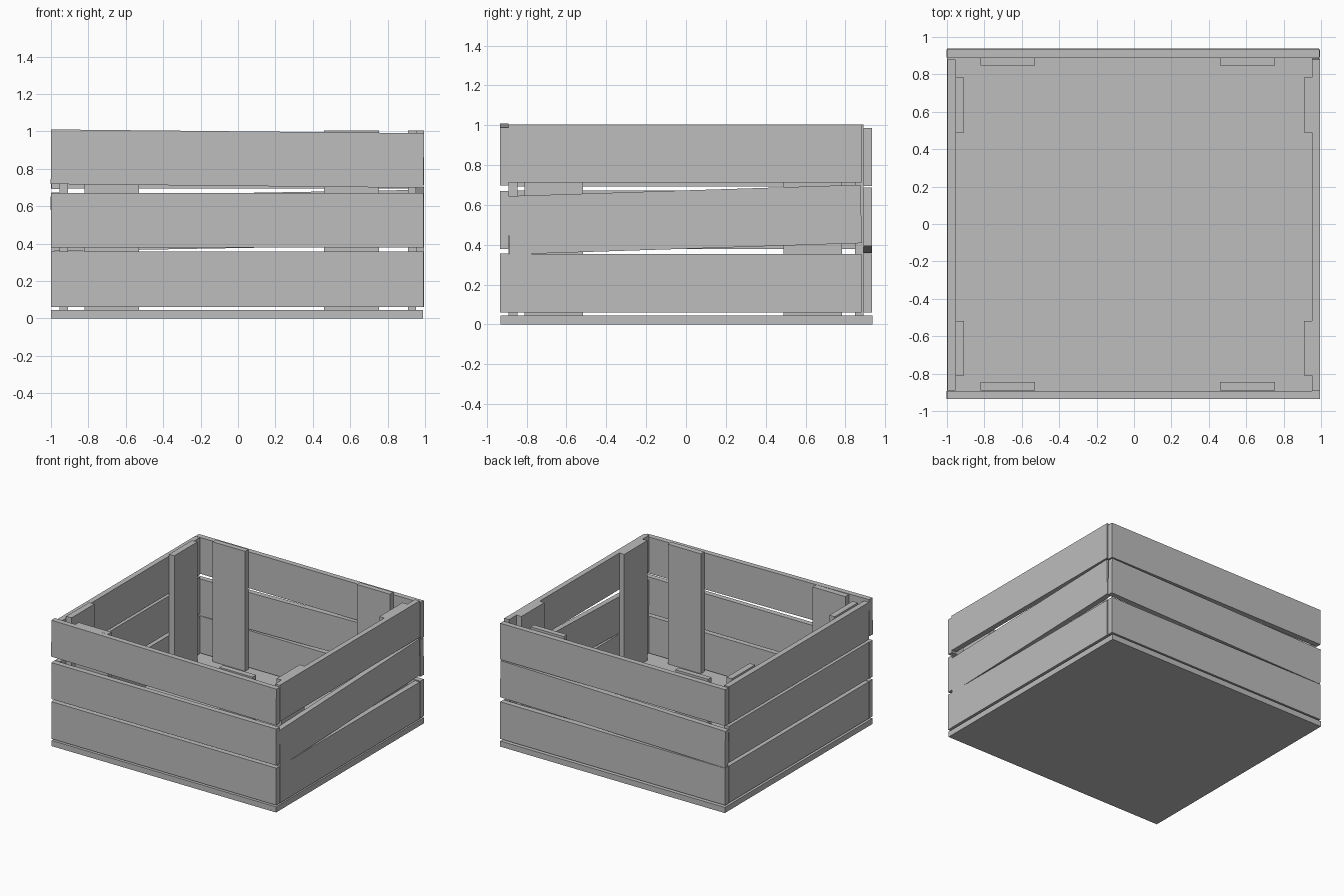
import bpy
from math import atan2
from mathutils import Matrix

cube = bpy.data.objects.get("Cube")
if cube:
    bpy.data.objects.remove(cube, do_unlink=True)

GREY = (0.51, 0.51, 0.51, 1)
wood = bpy.data.materials.new("grey wood")
wood.use_nodes = True
wood.diffuse_color = GREY
wood.node_tree.nodes["Principled BSDF"].inputs["Base Color"].default_value = GREY


def board(name, x, y, z, rise=0.0):
    """Box between (min, max) pairs; rise tilts it along its longer side."""
    size = [b - a for a, b in (x, y, z)]
    bpy.ops.mesh.primitive_cube_add(size=1)
    ob = bpy.context.object
    ob.name = ob.data.name = name
    ob.data.transform(Matrix.Diagonal((*size, 1)))
    ob.location = [(a + b) / 2 for a, b in (x, y, z)]
    if size[0] > size[1]:
        ob.rotation_euler.y = -atan2(rise, size[0])
    else:
        ob.rotation_euler.x = atan2(rise, size[1])
    ob.data.materials.append(wood)
    return ob


# Floor
board("floor", (-1, 0.99), (-0.932, 0.937), (0, 0.045))

# Slats of each wall: bottom, top and rise of every level
LEVELS = ("lower", "middle", "upper")
WALLS = {
    "front": ((-1, 0.993), (-0.935, -0.892),
              [(0.06, 0.357, 0), (0.378, 0.67, 0), (0.708, 1.0, -0.02)]),
    "back": ((-1, 0.993), (0.89, 0.933),
             [(0.06, 0.357, 0), (0.376, 0.67, 0.035), (0.695, 0.986, 0)]),
    "left": ((0.953, 0.995), (-0.892, 0.88),
             [(0.06, 0.355, 0), (0.38, 0.673, 0.057), (0.713, 1.005, 0)]),
    "right": ((-0.998, -0.955), (-0.89, 0.88),
              [(0.06, 0.355, 0), (0.38, 0.672, 0), (0.692, 0.99, 0)]),
}
for wall, (x, y, slats) in WALLS.items():
    for level, (low, high, rise) in zip(LEVELS, slats):
        board(f"{wall}_{level}_slat", x, y, (low, high), rise)

# Upright battens inside the walls
HEIGHT = (0.045, 1.005)
for end, span in (("right", (-0.82, -0.53)), ("left", (0.46, 0.753))):
    board(f"front_{end}_batten", span, (-0.89, -0.845), HEIGHT)
    board(f"back_{end}_batten", span, (0.848, 0.89), HEIGHT)
for end, span in (("front", (-0.81, -0.518)), ("back", (0.49, 0.783))):
    board(f"left_{end}_batten", (0.91, 0.953), span, HEIGHT)
    board(f"right_{end}_batten", (-0.955, -0.908), span, HEIGHT)
